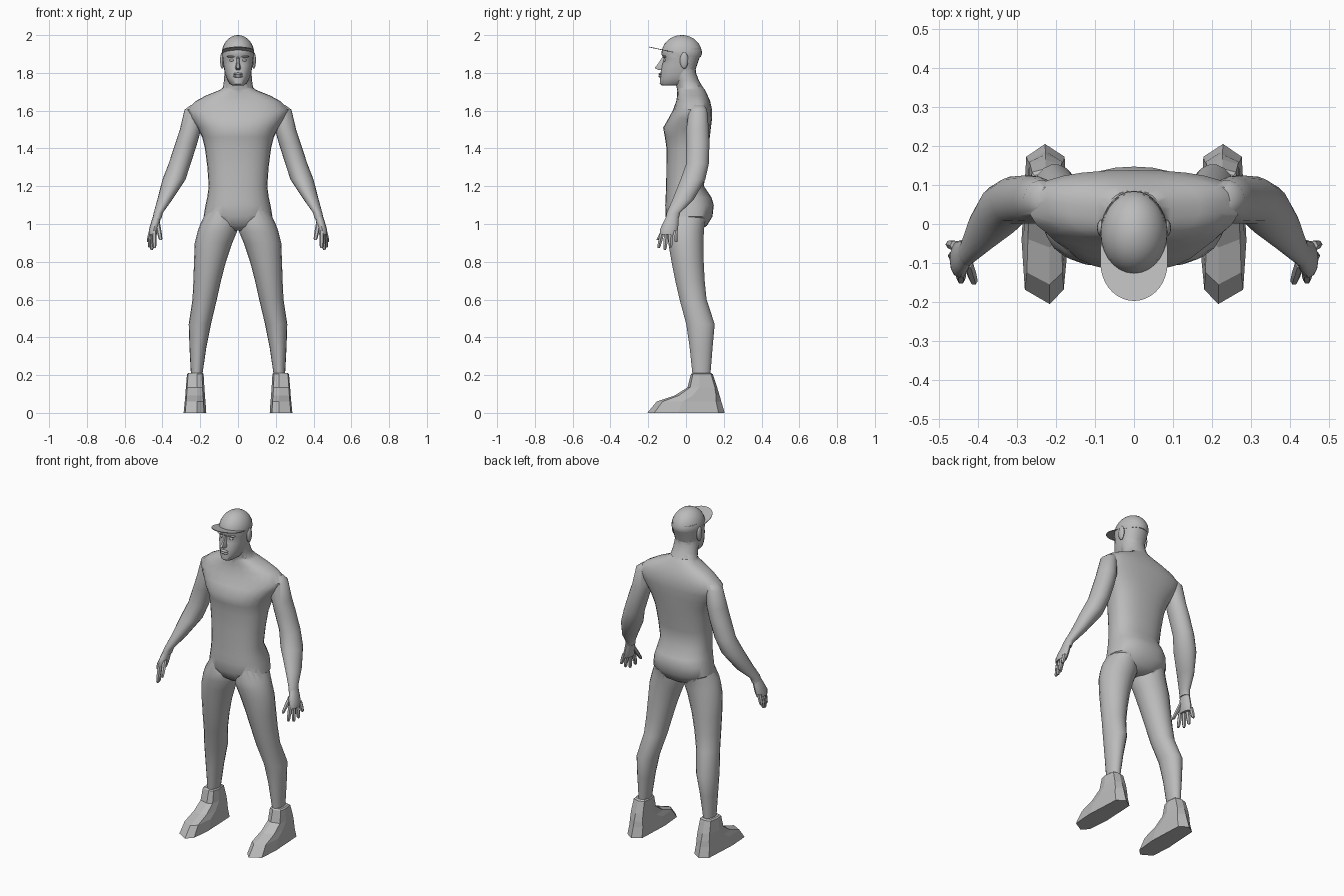
import bpy, bmesh, math
from mathutils import Vector

grey = bpy.data.materials.new("plain_grey")
grey.diffuse_color = (0.50, 0.50, 0.50, 1)


def finish(name, bm, angle=45):
    bmesh.ops.recalc_face_normals(bm, faces=bm.faces)
    me = bpy.data.meshes.new(name)
    bm.to_mesh(me)
    bm.free()
    me.materials.append(grey)
    ob = bpy.data.objects.new(name, me)
    bpy.context.collection.objects.link(ob)
    shade(ob, angle)
    return ob


def shade(ob, angle):
    bpy.ops.object.select_all(action='DESELECT')
    ob.select_set(True)
    bpy.context.view_layer.objects.active = ob
    if angle:
        bpy.ops.object.shade_smooth_by_angle(angle=math.radians(angle))


def skin(bm, rings):
    """Bridge rings of points and close both ends."""
    vs = [[bm.verts.new(p) for p in r] for r in rings]
    n = len(vs[0])
    for a, b in zip(vs, vs[1:]):
        for i in range(n):
            j = (i + 1) % n
            bm.faces.new((a[i], a[j], b[j], b[i]))
    bm.faces.new(vs[0])
    bm.faces.new(vs[-1])


def oval(z, x0, x1, y0, y1, yc=None, n=20, e=1.0):
    """Horizontal oval filling a box, with its widest line at yc."""
    yc = (y0 + y1) / 2 if yc is None else yc
    pts = []
    for i in range(n):
        a = 2 * math.pi * i / n
        c, s = math.cos(a), math.sin(a)
        c = math.copysign(abs(c) ** e, c)
        s = math.copysign(abs(s) ** e, s)
        pts.append(Vector(((x0 + x1) / 2 + (x1 - x0) / 2 * c,
                           yc + s * (y1 - yc if s > 0 else yc - y0), z)))
    return pts


def loft(name, rows, n=20, e=1.0, pair=False, angle=45):
    bm = bmesh.new()
    for side in ((1, -1) if pair else (1,)):
        skin(bm, [[Vector((p.x * side, p.y, p.z)) for p in oval(*r, n=n, e=e)] for r in rows])
    return finish(name, bm, angle)


def mid(rows):
    """Rows with a half width instead of left and right x."""
    return [(r[0], -r[1], r[1]) + tuple(r[2:]) for r in rows]


def ball(bm, centre, size, seg=12):
    r = bmesh.ops.create_uvsphere(bm, u_segments=seg, v_segments=8, radius=1)
    for v in r["verts"]:
        v.co = Vector([c + s * k for c, s, k in zip(centre, size, v.co)])


# Torso, from the crotch to the base of the neck
body = loft("body", mid([
    (0.965, 0.04, -0.05, 0.07, 0.01), (0.99, 0.12, -0.085, 0.11, 0.01),
    (1.04, 0.182, -0.108, 0.14, 0.02), (1.10, 0.172, -0.11, 0.147, 0.02),
    (1.14, 0.163, -0.108, 0.135, 0.01), (1.20, 0.155, -0.105, 0.095, 0.0),
    (1.30, 0.162, -0.104, 0.105, 0.01), (1.40, 0.175, -0.103, 0.118, 0.02),
    (1.46, 0.19, -0.112, 0.126, 0.04), (1.51, 0.215, -0.121, 0.132, 0.05),
    (1.56, 0.25, -0.092, 0.138, 0.055), (1.605, 0.272, -0.068, 0.138, 0.06),
    (1.65, 0.225, -0.052, 0.128, 0.06), (1.68, 0.17, -0.047, 0.115, 0.05),
    (1.71, 0.095, -0.046, 0.10, 0.04), (1.73, 0.07, -0.045, 0.085, 0.03)]), n=28, e=0.85)

# Arms, shoulder to wrist
arms = loft("arms", [
    (1.63, 0.20, 0.25, 0.035, 0.095), (1.605, 0.19, 0.283, 0.015, 0.112),
    (1.50, 0.196, 0.308, 0.0, 0.122), (1.43, 0.215, 0.331, 0.0, 0.125),
    (1.32, 0.25, 0.367, 0.0, 0.122), (1.235, 0.278, 0.40, -0.03, 0.103),
    (1.13, 0.347, 0.427, -0.072, 0.042), (1.06, 0.397, 0.446, -0.102, -0.03),
    (1.03, 0.405, 0.452, -0.108, -0.038)], n=18, pair=True)

# Legs, hip to ankle
legs = loft("legs", [
    (1.08, 0.02, 0.16, -0.09, 0.12), (1.00, 0.004, 0.20, -0.106, 0.10),
    (0.96, 0.005, 0.214, -0.104, 0.096), (0.90, 0.03, 0.229, -0.095, 0.094),
    (0.80, 0.064, 0.233, -0.078, 0.095), (0.70, 0.09, 0.236, -0.058, 0.10),
    (0.60, 0.112, 0.241, -0.035, 0.11), (0.47, 0.143, 0.261, 0.0, 0.153),
    (0.35, 0.167, 0.257, 0.018, 0.142), (0.18, 0.192, 0.248, 0.036, 0.128)], n=18, pair=True)

# Neck
neck = loft("neck", mid([
    (1.66, 0.10, -0.035, 0.11), (1.71, 0.082, -0.047, 0.098), (1.76, 0.074, -0.058, 0.068),
    (1.80, 0.072, -0.07, 0.053), (1.84, 0.068, -0.07, 0.05)]))

# Face and skull under the cap
face = loft("face", mid([
    (1.732, 0.028, -0.125, -0.05), (1.742, 0.044, -0.139, -0.02, -0.05),
    (1.77, 0.06, -0.138, 0.02, -0.04), (1.80, 0.07, -0.135, 0.045, -0.03),
    (1.84, 0.077, -0.128, 0.058, -0.03), (1.875, 0.081, -0.117, 0.07, -0.03),
    (1.89, 0.083, -0.126, 0.076, -0.03), (1.93, 0.08, -0.12, 0.078, -0.02)]), n=24, e=0.9)

# Merge the skin parts into one continuous surface
for part in (arms, legs, neck, face):
    shade(body, 0)
    mod = body.modifiers.new("join", 'BOOLEAN')
    mod.operation, mod.solver, mod.object = 'UNION', 'EXACT', part
    bpy.ops.object.modifier_apply(modifier=mod.name)
    bpy.data.objects.remove(part)
shade(body, 50)

# Cap dome and thin upturned brim
dome = [(1.885, 0.083, -0.124, 0.078)]
for i in range(9):
    a = math.radians(i * 10.8)
    c, s = math.cos(a), math.sin(a)
    dome.append((1.90 + 0.1 * s, 0.086 * c, -0.022 - 0.108 * c, -0.022 + 0.107 * c))
loft("cap_dome", mid(dome), n=28)
outline = [(0.084, 0.0)]
outline += [(0.086 * math.cos(t), -0.1 - 0.097 * math.sin(t))
            for t in [math.pi * i / 18 for i in range(19)]]
outline += [(-0.084, 0.0)]
bm = bmesh.new()
skin(bm, [[Vector((x, y, 1.893 - 0.215 * y + h)) for x, y in outline] for h in (0, 0.004)])
finish("cap_brim", bm, 30)

# Nose: wedge widening to the nostrils
bm = bmesh.new()
skin(bm, [[Vector((-w, -0.11, z)), Vector((-w * 0.4, y, z)),
           Vector((w * 0.4, y, z)), Vector((w, -0.11, z))]
          for z, w, y in ((1.885, 0.009, -0.125), (1.85, 0.012, -0.147),
                          (1.826, 0.019, -0.166), (1.815, 0.016, -0.145))])
finish("nose", bm, 40)

# Lips, eyes, brows and ears
bm = bmesh.new()
for z in (1.794, 1.782):
    ball(bm, (0, -0.134, z), (0.026, 0.012, 0.007))
finish("lips", bm)
for name, pos, size in (("eyes", (0.032, -0.111, 1.867), (0.013, 0.009, 0.007)),
                        ("brows", (0.034, -0.112, 1.887), (0.025, 0.013, 0.006)),
                        ("ears", (0.083, -0.010, 1.866), (0.012, 0.022, 0.044))):
    bm = bmesh.new()
    for side in (1, -1):
        ball(bm, (pos[0] * side, pos[1], pos[2]), size)
    finish(name, bm)

# Palms
loft("palms", [
    (1.05, 0.407, 0.447, -0.10, -0.038), (1.01, 0.413, 0.46, -0.12, -0.04),
    (0.97, 0.421, 0.472, -0.138, -0.042), (0.945, 0.43, 0.472, -0.135, -0.05)],
    n=12, pair=True)

# Fingers and thumb: tapered six-sided tubes from knuckle to tip
fingers = [((0.458, -0.055, 0.965), (0.474, -0.052, 0.905)),
           ((0.455, -0.080, 0.960), (0.468, -0.082, 0.875)),
           ((0.450, -0.104, 0.960), (0.457, -0.112, 0.863)),
           ((0.443, -0.124, 0.965), (0.443, -0.145, 0.873)),
           ((0.425, -0.100, 1.000), (0.409, -0.150, 0.915))]
bm = bmesh.new()
for side in (1, -1):
    for a, b in fingers:
        a, b = Vector(a), Vector(b)
        rings = []
        for t, r in ((0, 0.013), (0.55, 0.0125), (0.92, 0.010), (1, 0.006)):
            c = a.lerp(b, t)
            rings.append([Vector(((c.x + r * math.cos(k * math.pi / 3)) * side,
                                  c.y + r * math.sin(k * math.pi / 3), c.z)) for k in range(6)])
        skin(bm, rings)
finish("fingers", bm)

# Shoes: faceted, pointed at toe and heel; rows are z, toe y, heel y, inner x, outer x
plan = [(0.40, 0), (0.93, 0.09), (1, 0.40), (0.90, 0.92),
        (0.50, 1), (0.08, 0.92), (0, 0.40), (0.10, 0.09)]
bm = bmesh.new()
for side in (1, -1):
    skin(bm, [[Vector((side * (x0 + (x1 - x0) * u), y0 + (y1 - y0) * v, z)) for u, v in plan]
              for z, y0, y1, x0, x1 in ((0, -0.205, 0.205, 0.168, 0.288),
                                        (0.06, -0.155, 0.187, 0.172, 0.282),
                                        (0.092, -0.06, 0.178, 0.175, 0.279),
                                        (0.135, 0.008, 0.165, 0.178, 0.276),
                                        (0.205, 0.026, 0.142, 0.182, 0.270),
                                        (0.212, 0.034, 0.132, 0.188, 0.262))])
finish("shoes", bm, 0)
